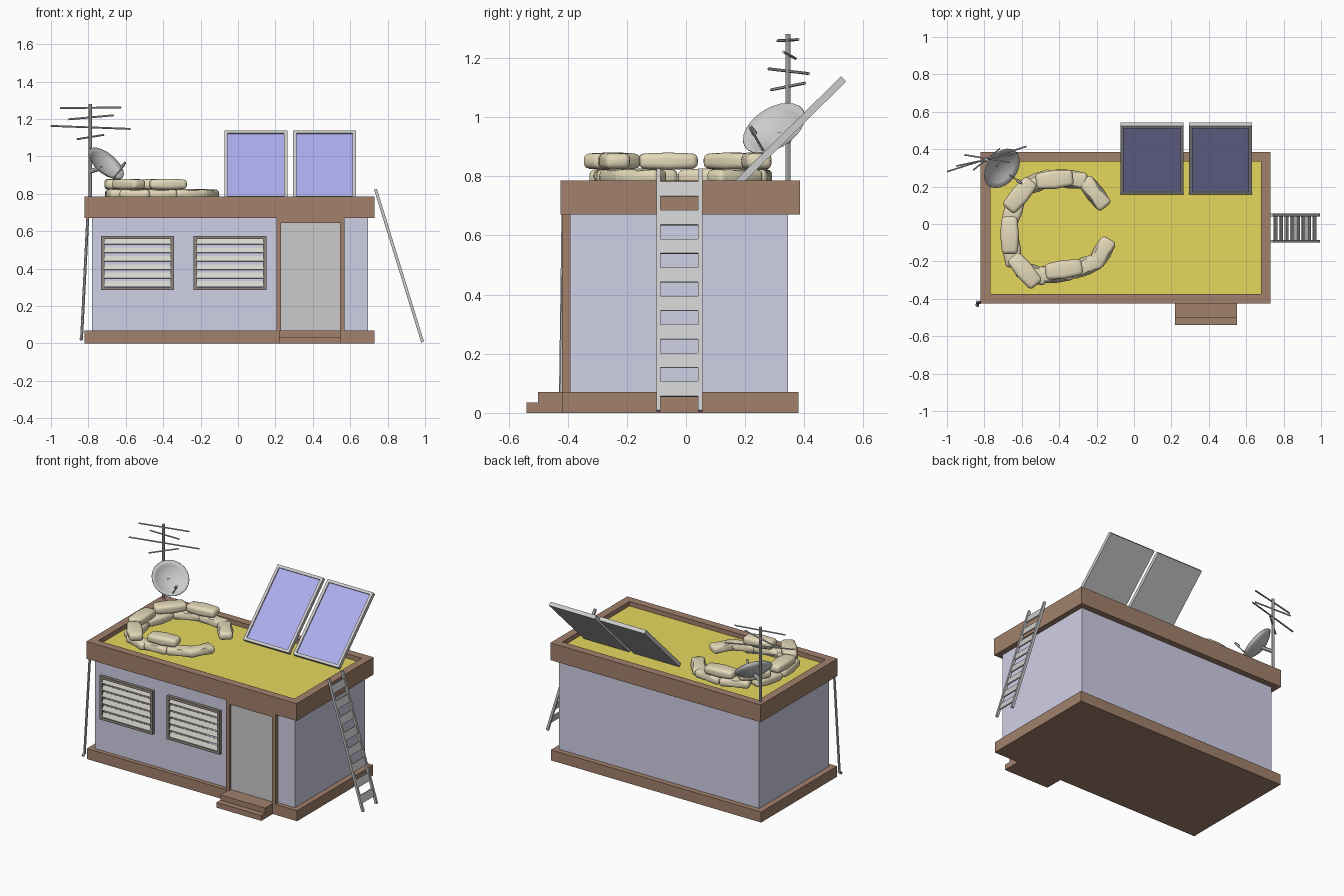
import bpy, bmesh, math
from mathutils import Vector, Matrix

if "Cube" in bpy.data.objects:
    bpy.data.objects.remove(bpy.data.objects["Cube"])


def material(name, r, g, b):
    m = bpy.data.materials.new(name)
    m.diffuse_color = (r, g, b, 1)
    m.use_nodes = True
    m.node_tree.nodes["Principled BSDF"].inputs["Base Color"].default_value = m.diffuse_color
    return m


BROWN = material("brown", 0.36, 0.22, 0.15)
WALL = material("pale_violet", 0.63, 0.63, 0.80)
YELLOW = material("yellow", 0.79, 0.68, 0.11)
BLUE = material("panel_blue", 0.42, 0.42, 0.86)
DARK = material("dark_frame", 0.27, 0.23, 0.20)
SLAT = material("slat_grey", 0.66, 0.66, 0.62)
SAND = material("sand", 0.78, 0.70, 0.49)


def finish(name, bm, loc=(0, 0, 0), rot=(0, 0, 0), mats=()):
    bmesh.ops.recalc_face_normals(bm, faces=bm.faces)
    me = bpy.data.meshes.new(name)
    bm.to_mesh(me)
    bm.free()
    for m in mats:
        if m:
            me.materials.append(m)
    ob = bpy.data.objects.new(name, me)
    ob.location, ob.rotation_euler = loc, rot
    bpy.context.collection.objects.link(ob)
    return ob


def cube(size):
    bm = bmesh.new()
    bmesh.ops.create_cube(bm, size=1)
    bmesh.ops.scale(bm, vec=size, verts=bm.verts)
    return bm


def box(name, loc, size, mat=None, rot=(0, 0, 0)):
    return finish(name, cube(size), loc, rot, (mat,))


def span(name, x, y, z, mat=None):
    """Box given by its limits on each axis."""
    return box(name, [(a + b) / 2 for a, b in (x, y, z)], [b - a for a, b in (x, y, z)], mat)


def tray(name, loc, size, rim, depth, mats, rot=(0, 0, 0)):
    """Box whose top is sunk inside a rim; the second material is the sunk face."""
    bm = cube(size)
    top = max(bm.faces, key=lambda f: f.calc_center_median().z)
    bmesh.ops.inset_individual(bm, faces=[top], thickness=rim, use_even_offset=True)
    inner = bmesh.ops.extrude_discrete_faces(bm, faces=[top])["faces"][0]
    bmesh.ops.translate(bm, vec=(0, 0, -depth), verts=inner.verts)
    inner.material_index = 1
    return finish(name, bm, loc, rot, mats)


def rod(name, a, b, r, sides=8, r2=None):
    a, b = Vector(a), Vector(b)
    bm = bmesh.new()
    bmesh.ops.create_cone(bm, cap_ends=True, segments=sides, radius1=r,
                          radius2=r if r2 is None else r2, depth=(b - a).length)
    return finish(name, bm, (a + b) / 2, (b - a).to_track_quat('Z', 'Y').to_euler())


# Building shell
span("base", (-0.82, 0.73), (-0.42, 0.38), (0, 0.07), BROWN)
span("walls", (-0.78, 0.695), (-0.392, 0.345), (0.07, 0.68), WALL)
tray("roof", (-0.045, -0.02, 0.7275), (1.55, 0.81, 0.115), 0.052, 0.03, (BROWN, YELLOW))

# Door with frame and steps
span("door", (0.23, 0.545), (-0.402, -0.38), (0.07, 0.645))
for n, x in (("left", (0.205, 0.23)), ("right", (0.545, 0.57))):
    span("door_jamb_" + n, x, (-0.42, -0.38), (0.07, 0.67), BROWN)
span("door_head", (0.23, 0.545), (-0.42, -0.38), (0.645, 0.67), BROWN)
span("upper_step", (0.22, 0.55), (-0.50, -0.41), (0, 0.07), BROWN)
span("lower_step", (0.22, 0.55), (-0.54, -0.49), (0, 0.035), BROWN)

# Louvred windows
for i, x in enumerate((-0.5375, -0.0425)):
    tray(f"window_frame_{i}", (x, -0.398, 0.43), (0.39, 0.29, 0.028), 0.018, 0.02,
         (DARK, DARK), (math.pi / 2, 0, 0))
    for k in range(6):
        box(f"window_slat_{i}_{k}", (x, -0.402, 0.318 + k * 0.045), (0.354, 0.006, 0.03),
            SLAT, (math.radians(-25), 0, 0))

# Tilted solar panels
for i, x in enumerate((0.095, 0.463)):
    tray(f"solar_panel_{i}", (x, 0.349, 0.948), (0.337, 0.515, 0.025), 0.018, 0.008,
         (None, None), (math.radians(44.5), 0, 0))
    me = bpy.context.collection.objects[f"solar_panel_{i}"].data
    me.materials.append(material("panel_grey", 0.72, 0.72, 0.72))
    me.materials.append(BLUE)

# Leaning ladder
tilt = math.atan2(-0.253, 0.82)
mid = Vector((0.861, -0.0225, 0.416))
along = Vector((math.sin(tilt), 0, math.cos(tilt)))
for n, dy in (("front", -0.0705), ("back", 0.0705)):
    box("ladder_rail_" + n, mid + Vector((0, dy, 0)), (0.016, 0.014, 0.855), None, (0, tilt, 0))
for k in range(8):
    t = (0.08 + k * 0.0966 - mid.z) / along.z
    box(f"ladder_rung_{k}", mid + along * t, (0.008, 0.13, 0.051), None, (0, tilt, 0))

# Drain pipe at the front left corner
rod("drain_pipe", (-0.803, -0.413, 0.68), (-0.836, -0.422, 0.035), 0.008)
rod("drain_spout", (-0.836, -0.415, 0.04), (-0.838, -0.438, 0.022), 0.009)

# Aerial: mast and four crooked cross bars
rod("aerial_mast", (-0.79, 0.345, 0.76), (-0.79, 0.345, 1.28), 0.009)
bars = [((-0.95, 0.31, 1.258), (-0.625, 0.38, 1.262)),
        ((-0.907, 0.37, 1.198), (-0.665, 0.33, 1.22)),
        ((-1.0, 0.28, 1.163), (-0.575, 0.415, 1.147)),
        ((-0.86, 0.288, 1.092), (-0.718, 0.402, 1.115))]
for i, (a, b) in enumerate(bars):
    rod(f"aerial_bar_{i}", a, b, 0.005, 6)

# Satellite dish: spun bowl profile with thickness
bm = bmesh.new()
profile = [(0.0, -0.028), (0.03, -0.026), (0.062, -0.019), (0.092, -0.004), (0.116, 0.012)]
vs = [bm.verts.new((r, 0, z)) for r, z in profile]
es = [bm.edges.new(p) for p in zip(vs, vs[1:])]
bmesh.ops.spin(bm, geom=vs + es, axis=(0, 0, 1), cent=(0, 0, 0),
               angle=math.tau, steps=24, use_merge=True)
bmesh.ops.remove_doubles(bm, verts=bm.verts, dist=0.0005)
facing = Vector((0.58, -0.44, 0.69))
dish = finish("dish", bm, (-0.712, 0.302, 0.955), facing.to_track_quat('Z', 'Y').to_euler())
mod = dish.modifiers.new("thickness", 'SOLIDIFY')
mod.thickness = 0.005
mod.offset = 0
for p in dish.data.polygons:
    p.use_smooth = True
rod("dish_bracket", (-0.727, 0.315, 0.938), (-0.79, 0.345, 0.92), 0.012)
rod("dish_arm", (-0.665, 0.262, 0.885), (-0.61, 0.225, 0.95), 0.004, 6)
rod("dish_receiver", (-0.602, 0.217, 0.968), (-0.622, 0.232, 0.944), 0.006, 8, 0.01)


# Sandbag wall: two staggered courses of pillow-shaped bags
def sandbag(name, x, y, z, angle, length):
    bm = cube((length, 0.1, 0.058))
    bmesh.ops.subdivide_edges(bm, edges=bm.edges[:], cuts=1, use_grid_fill=True)
    for v in bm.verts:  # pull the ends in, puff the middle
        end = abs(v.co.x) / (length / 2)
        v.co.y *= 1 - 0.16 * end
        v.co.z *= 1 - 0.12 * end
    hard = [e for e in bm.edges if len(e.link_faces) == 2 and e.calc_face_angle() > 0.8]
    bmesh.ops.bevel(bm, geom=hard, offset=0.02, segments=3, profile=0.5, affect='EDGES')
    ob = finish(name, bm, (x, y, z), (0, 0, math.radians(angle)), (SAND,))
    for p in ob.data.polygons:
        p.use_smooth = True


lower = [(-0.21, 0.165, -52, 0.19), (-0.345, 0.24, -6, 0.19), (-0.52, 0.222, 22, 0.19),
         (-0.645, 0.075, 72, 0.20), (-0.655, -0.13, 98, 0.20), (-0.545, -0.265, -18, 0.17),
         (-0.42, -0.265, 5, 0.19), (-0.26, -0.225, 22, 0.18), (-0.17, -0.15, 60, 0.16)]
upper = [(-0.425, 0.238, 6, 0.20), (-0.61, 0.155, 50, 0.20), (-0.665, -0.06, 91, 0.20),
         (-0.585, -0.25, -50, 0.20), (-0.375, -0.243, 8, 0.20)]
for course, z, bags in (("lower", 0.797, lower), ("upper", 0.851, upper)):
    for i, (x, y, a, length) in enumerate(bags):
        sandbag(f"sandbag_{course}_{i}", x, y, z, a, length)
